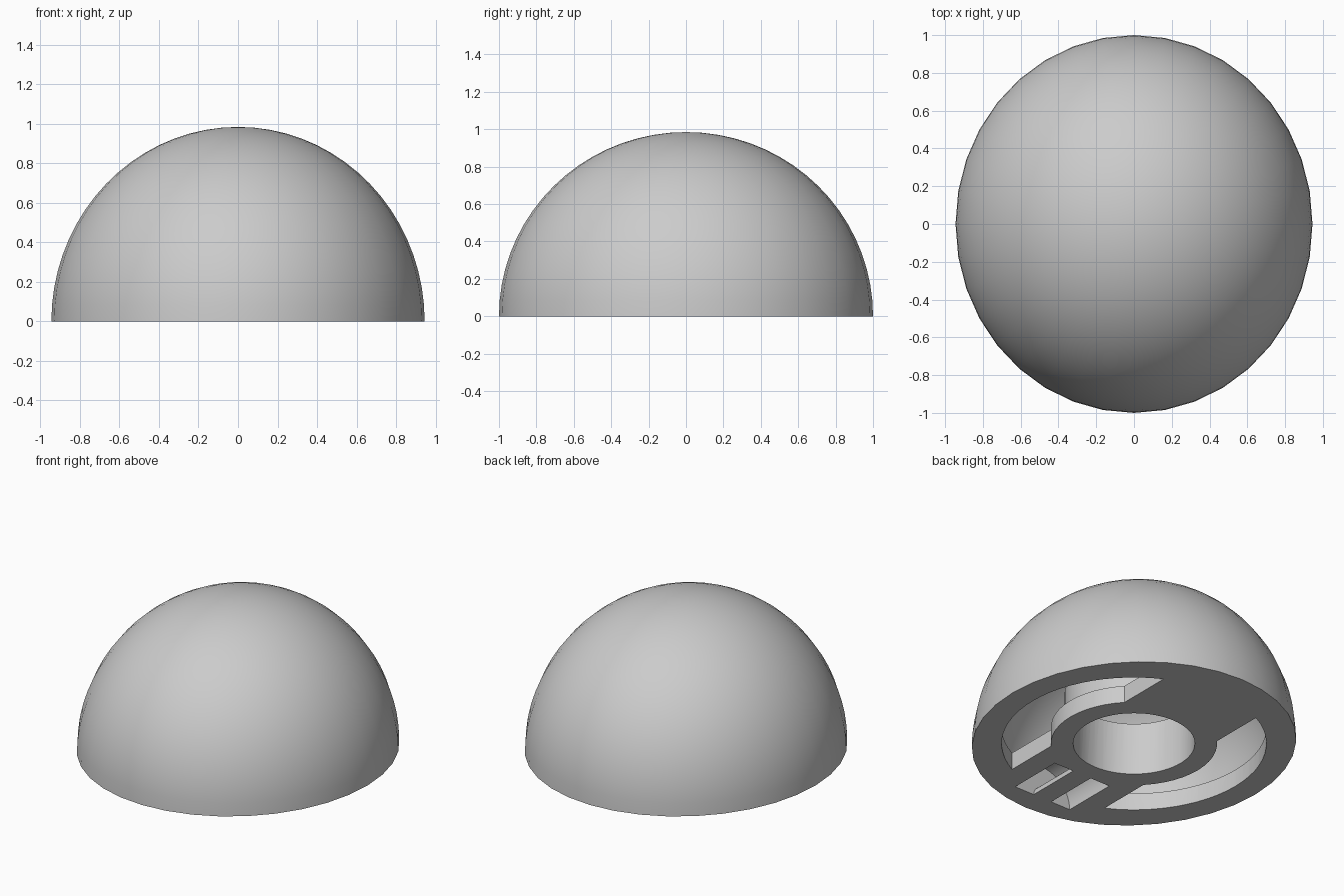
import bpy, bmesh, math
from mathutils import Matrix, Vector

old = bpy.data.objects.get("Cube")
if old:
    bpy.data.objects.remove(old, do_unlink=True)

FLOOR = 0.113            # thickness of the base plate
TUBE_TOP = 0.345
OUTER = (0.945, 1, 0.985)


def finish(bm, name):
    bmesh.ops.recalc_face_normals(bm, faces=bm.faces)
    mesh = bpy.data.meshes.new(name)
    bm.to_mesh(mesh)
    bm.free()
    obj = bpy.data.objects.new(name, mesh)
    bpy.context.collection.objects.link(obj)
    return obj


def lathe(name, profile, steps, scale=(1, 1, 1)):
    """Spin an (r, z) profile around z; its ends lie on the axis."""
    bm = bmesh.new()
    verts = [bm.verts.new((r, 0, z)) for r, z in profile]
    edges = [bm.edges.new(pair) for pair in zip(verts, verts[1:])]
    bmesh.ops.spin(bm, geom=verts + edges, cent=(0, 0, 0), axis=(0, 0, 1),
                   angle=math.tau, steps=steps)
    bmesh.ops.remove_doubles(bm, verts=bm.verts, dist=0.0001)
    bmesh.ops.transform(bm, matrix=Matrix.Diagonal(Vector((*scale, 1))), verts=bm.verts)
    return finish(bm, name)


def prism(name, points, offset):
    """Extrude a flat outline of 3D points by an offset."""
    bm = bmesh.new()
    face = bm.faces.new([bm.verts.new(p) for p in points])
    new = bmesh.ops.extrude_face_region(bm, geom=[face])["geom"]
    bmesh.ops.translate(bm, vec=offset,
                        verts=[v for v in new if isinstance(v, bmesh.types.BMVert)])
    return finish(bm, name)


def arc(r, a0, a1, n):
    return [(r * math.cos(a0 + (a1 - a0) * i / n),
             r * math.sin(a0 + (a1 - a0) * i / n)) for i in range(n + 1)]


def combine(body, other, operation):
    mod = body.modifiers.new("combine", "BOOLEAN")
    mod.operation = operation
    mod.solver = "EXACT"
    mod.object = other
    bpy.context.view_layer.objects.active = body
    bpy.ops.object.modifier_apply(modifier=mod.name)
    bpy.data.objects.remove(other, do_unlink=True)


# Solid half ellipsoid
quarter = arc(1, 0, math.pi / 2, 18)
quarter[-1] = (0, 1)
dome = lathe("dome_shell", [(0, 0)] + quarter, 36, OUTER)

# Inner hollow above the base plate
hollow_scale = [0.87 * s for s in OUTER]
floor = FLOOR / hollow_scale[2]
inner = arc(1, math.asin(floor), math.pi / 2, 20)
inner[-1] = (0, 1)
combine(dome, lathe("hollow_cutter", [(0, floor)] + inner, 72, hollow_scale), "DIFFERENCE")

# Central tube and its bore
combine(dome, lathe("central_tube", [(0, 0.05), (0.414, 0.05),
                                     (0.414, TUBE_TOP), (0, TUBE_TOP)], 72), "UNION")
combine(dome, lathe("bore_cutter", [(0, -0.1), (0.363, -0.1),
                                    (0.363, 0.45), (0, 0.45)], 72), "DIFFERENCE")

# Two curved openings, left and right of the straight rib
RIB, R_IN, R_OUT = 0.36, 0.496, 0.79
a_out, a_in = math.acos(RIB / R_OUT), math.acos(RIB / R_IN)
opening = arc(R_OUT, -a_out, a_out, 24) + arc(R_IN, a_in, -a_in, 12)
for side in (1, -1):
    combine(dome, prism("opening_cutter", [(x * side, y, -0.1) for x, y in opening],
                        (0, 0, 0.3)), "DIFFERENCE")

# Arched strap tunnel under the front of the rib, opening as a pair of slots
Y0, Y1 = -0.85, -0.483
cover = [(x, Y0 - 0.03, z + 0.02) for x, z in arc(0.235, 0, math.pi, 24)]
combine(dome, prism("tunnel_cover", cover, (0, Y1 - Y0 + 0.06, 0)), "UNION")
band = ([(0.212, -0.05)] + arc(0.212, 0, math.pi, 24) + [(-0.212, -0.05), (-0.068, -0.05)]
        + arc(0.068, math.pi, 0, 16) + [(0.068, -0.05)])
combine(dome, prism("tunnel_cutter", [(x, Y0, z) for x, z in band],
                    (0, Y1 - Y0, 0)), "DIFFERENCE")

# Plain grey finish
grey = bpy.data.materials.new("light_grey")
grey.use_nodes = True
colour = (0.6, 0.6, 0.6, 1)
grey.diffuse_color = colour
grey.node_tree.nodes["Principled BSDF"].inputs["Base Color"].default_value = colour
dome.data.materials.clear()
dome.data.materials.append(grey)

bpy.ops.object.select_all(action="DESELECT")
dome.select_set(True)
bpy.context.view_layer.objects.active = dome
bpy.ops.object.shade_smooth_by_angle(angle=math.radians(30))
